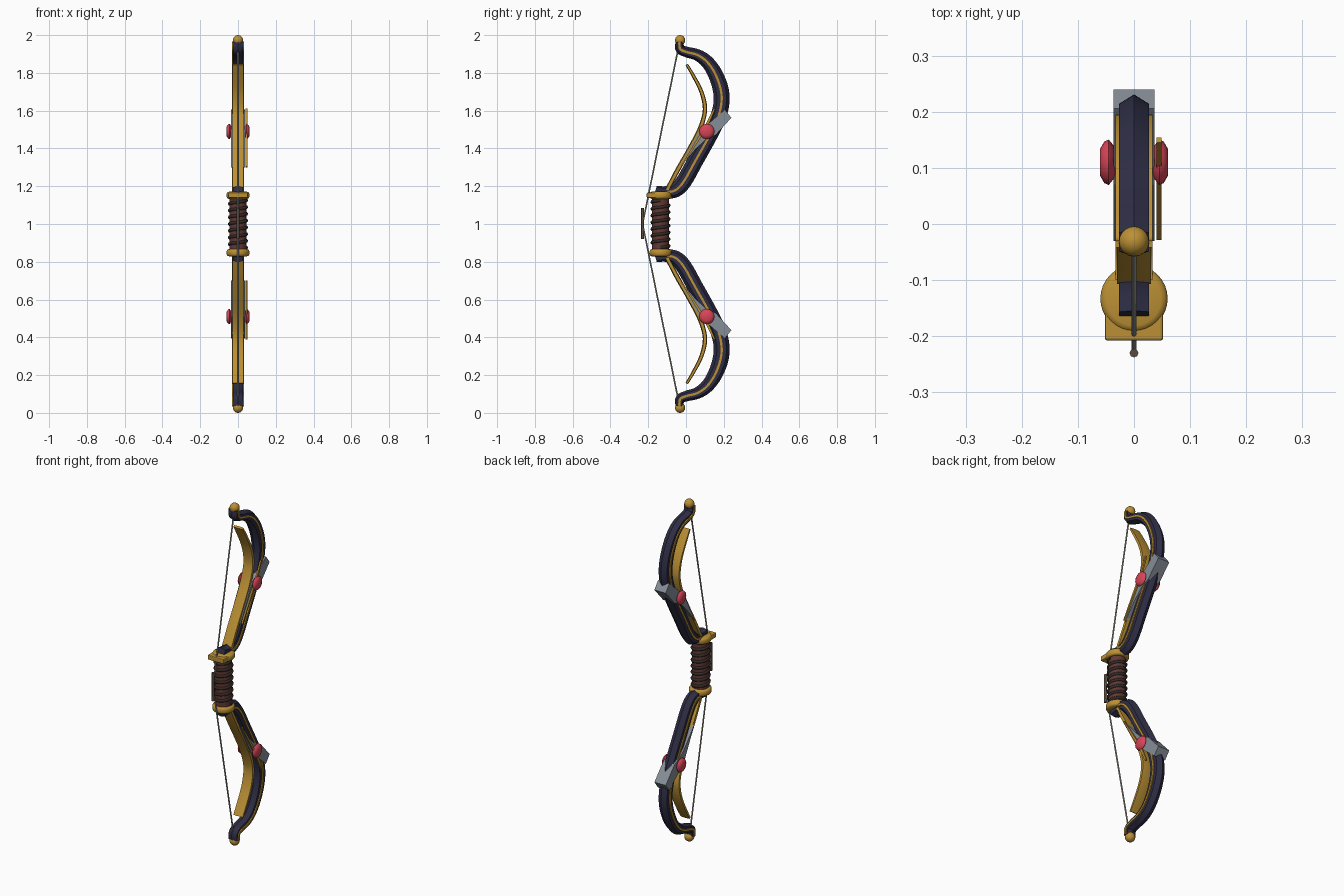
import bpy, bmesh, math
from mathutils import Vector, Matrix

if "Cube" in bpy.data.objects:
    bpy.data.objects.remove(bpy.data.objects["Cube"])


def mat(name, c):
    m = bpy.data.materials.new(name)
    m.diffuse_color = (*c, 1)
    m.use_nodes = True
    m.node_tree.nodes["Principled BSDF"].inputs["Base Color"].default_value = m.diffuse_color
    return m


NAVY = mat("navy", (0.028, 0.027, 0.06))
GOLD = mat("gold", (0.5, 0.28, 0.035))
STEEL = mat("steel grey", (0.24, 0.27, 0.31))
RED = mat("gem red", (0.68, 0.06, 0.095))
LEATHER = mat("leather", (0.125, 0.04, 0.032))
WRAP = mat("dark wrap", (0.033, 0.024, 0.021))
STRING = mat("string grey", (0.38, 0.36, 0.29))
SERVING = mat("serving brown", (0.11, 0.07, 0.05))
MID = 1.0  # height of the mirror plane


def finish(bm, name, mats, mirror=False, smooth=28, bevel=0):
    """Turn a bmesh into an object; mirrored parts share an origin at mid height."""
    bmesh.ops.recalc_face_normals(bm, faces=bm.faces)
    bmesh.ops.translate(bm, verts=bm.verts, vec=(0, 0, -MID))
    me = bpy.data.meshes.new(name)
    bm.to_mesh(me)
    bm.free()
    ob = bpy.data.objects.new(name, me)
    ob.location.z = MID
    for m in mats:
        me.materials.append(m)
    bpy.context.collection.objects.link(ob)
    if smooth:
        bpy.ops.object.select_all(action='DESELECT')
        ob.select_set(True)
        bpy.context.view_layer.objects.active = ob
        bpy.ops.object.shade_smooth_by_angle(angle=math.radians(smooth))
    if bevel:
        b = ob.modifiers.new("bevel", 'BEVEL')
        b.width, b.segments = bevel, 2
    if mirror:
        m = ob.modifiers.new("mirror", 'MIRROR')
        m.use_axis = (False, False, True)
    return ob


def spline(pts, n=5):
    """Smooth curve through points (any number of components)."""
    p = [Vector(q) for q in pts]
    p = [2 * p[0] - p[1]] + p + [2 * p[-1] - p[-2]]
    out = []
    for i in range(1, len(p) - 2):
        a, b, c, d = p[i - 1:i + 3]
        for k in range(n):
            t = k / n
            out.append(0.5 * (2 * b + (c - a) * t + (2 * a - 5 * b + 4 * c - d) * t * t
                              + (3 * b - a - 3 * c + d) * t ** 3))
    return out + [p[-2]]


def sweep(bm, path, section):
    """Sweep section(size) -> [(x, depth)] along a (y, z, size) path."""
    rings = []
    for i, p in enumerate(path):
        t = path[min(i + 1, len(path) - 1)] - path[max(i - 1, 0)]
        ln = math.hypot(t[0], t[1])
        ny, nz = t[1] / ln, -t[0] / ln
        rings.append([bm.verts.new((x, p[0] + ny * d, p[1] + nz * d))
                      for x, d in section(p[2])])
    for a, b in zip(rings, rings[1:]):
        for k in range(len(a)):
            j = (k + 1) % len(a)
            bm.faces.new((a[k], a[j], b[j], b[k]))
    bm.faces.new(rings[0])
    bm.faces.new(rings[-1][::-1])


def prism(bm, outline, x0, x1):
    """Extrude a (y, z) outline between two x values."""
    a = [bm.verts.new((x0, y, z)) for y, z in outline]
    b = [bm.verts.new((x1, y, z)) for y, z in outline]
    bm.faces.new(a)
    bm.faces.new(b)
    for k in range(len(a)):
        j = (k + 1) % len(a)
        bm.faces.new((a[k], a[j], b[j], b[k]))


def lathe(bm, profile, n, m=Matrix()):
    """Revolve a (radius, height) profile around z."""
    rings = [[bm.verts.new(m @ Vector((r * math.cos(2 * math.pi * k / n),
                                       r * math.sin(2 * math.pi * k / n), h)))
              for k in range(n)] for r, h in profile]
    for a, b in zip(rings, rings[1:]):
        for k in range(n):
            j = (k + 1) % n
            bm.faces.new((a[k], a[j], b[j], b[k]))
    bm.faces.new(rings[0])
    bm.faces.new(rings[-1])


def rod(bm, pts, r, n=8):
    """Round rod in the x = 0 plane."""
    sweep(bm, [Vector((*p, r)) for p in pts],
          lambda s: [(s * math.cos(2 * math.pi * k / n), s * math.sin(2 * math.pi * k / n))
                     for k in range(n)])


# Curved limbs with a ridge on the front and back
limb_path = spline([(-0.16, 1.183, .02), (-0.11, 1.17, .031), (-0.058, 1.178, .038),
                    (-0.012, 1.225, .042), (0.05, 1.335, .042), (0.12, 1.46, .042),
                    (0.168, 1.56, .042), (0.188, 1.645, .042), (0.182, 1.72, .042),
                    (0.152, 1.80, .039), (0.11, 1.86, .035), (0.06, 1.895, .031),
                    (0.005, 1.91, .028), (-0.03, 1.926, .026), (-0.036, 1.965, .02)])
bm = bmesh.new()
sweep(bm, limb_path, lambda s: [(0, s), (.027, .6 * s), (.027, -.6 * s),
                                (0, -s), (-.027, -.6 * s), (-.027, .6 * s)])
finish(bm, "limb", [NAVY], mirror=True)

# Gold ribs running along both sides of the limbs
bm = bmesh.new()
sweep(bm, limb_path[6:], lambda s: [(.033, .006), (.033, -.006), (-.033, -.006), (-.033, .006)])
finish(bm, "limb_rib", [GOLD], mirror=True)

# Gold inner blades that part from the limbs toward the tips
blade_path = spline([(-0.1, 1.18, .011), (-0.047, 1.28, .012), (0.013, 1.385, .012),
                     (0.069, 1.49, .012), (0.097, 1.575, .011), (0.099, 1.635, .011),
                     (0.08, 1.705, .010), (0.045, 1.775, .009), (0.004, 1.845, .007)])
bm = bmesh.new()
sweep(bm, blade_path, lambda s: [(.03, .7 * s), (.03, -.7 * s), (0, -1.1 * s),
                                 (-.03, -.7 * s), (-.03, .7 * s), (0, s)])
finish(bm, "inner_blade", [GOLD], mirror=True)

# Round gold tips
bm = bmesh.new()
bmesh.ops.create_uvsphere(bm, u_segments=20, v_segments=12, radius=0.027,
                          matrix=Matrix.Translation((0, -0.031, 1.973)))
finish(bm, "tip_ball", [GOLD], mirror=True)

# Steel clamps across the limbs, tapering to a tail toward the grip
bm = bmesh.new()
prism(bm, [(0.206, 1.606), (0.24, 1.562), (0.158, 1.472), (0.105, 1.448), (0.05, 1.395),
           (-0.03, 1.30), (0.07, 1.49)], -.0365, .0365)
finish(bm, "limb_clamp", [STEEL], mirror=True, smooth=0)

# Slim gold trim on one side of each clamp
trim_path = spline([(-0.026, 1.302, .003), (0.05, 1.425, .006), (0.11, 1.525, .007),
                    (0.15, 1.61, .005)])
bm = bmesh.new()
sweep(bm, trim_path, lambda s: [(.049, s), (.049, -s), (.04, -s), (.04, s)])
finish(bm, "side_trim", [GOLD], mirror=True)

# Faceted gems on both sides
bm = bmesh.new()
for s in (-1, 1):
    m = Matrix.Translation((0, 0.11, 1.49)) @ Matrix.Rotation(s * math.pi / 2, 4, 'Y')
    lathe(bm, [(.027, .034), (.0405, .045), (.037, .053), (.023, .061)], 16, m)
finish(bm, "gem", [RED], mirror=True, smooth=40)

# Grip core
bm = bmesh.new()
lathe(bm, [(.046, .86), (.046, 1.14)], 24, Matrix.Translation((0, -.135, 0)))
finish(bm, "grip_core", [LEATHER])

# Spiral wrap around the grip
turns, steps, sides = 7, 20, 6
bm = bmesh.new()
rings = []
for i in range(turns * steps + 1):
    a = 2 * math.pi * i / steps
    z = .875 + .25 * i / (turns * steps)
    ring = []
    for k in range(sides):
        b = 2 * math.pi * k / sides
        r = .045 + .009 * math.cos(b)
        ring.append(bm.verts.new((r * math.cos(a), -.135 + r * math.sin(a), z + .009 * math.sin(b))))
    rings.append(ring)
for p, q in zip(rings, rings[1:]):
    for k in range(sides):
        j = (k + 1) % sides
        bm.faces.new((p[k], p[j], q[j], q[k]))
bm.faces.new(rings[0])
bm.faces.new(rings[-1])
finish(bm, "grip_wrap", [WRAP], smooth=65)

# Rounded gold collars at both ends of the grip
bm = bmesh.new()
lathe(bm, [(.048, 1.133), (.056, 1.136), (.06, 1.144), (.06, 1.16), (.056, 1.168), (.048, 1.171)],
      32, Matrix.Translation((0, -.133, 0)))
finish(bm, "grip_collar", [GOLD], mirror=True, smooth=50)

# Ledge on the front of the upper collar
bm = bmesh.new()
prism(bm, [(-.208, 1.138), (-.15, 1.138), (-.15, 1.166), (-.208, 1.166)], -.052, .052)
finish(bm, "arrow_ledge", [GOLD], smooth=0, bevel=.005)

# Bowstring, drawn slightly forward, with a thicker centre serving
bm = bmesh.new()
rod(bm, [(-.045, .09), (-.23, 1.0), (-.045, 1.91)], .0042)
finish(bm, "bowstring", [STRING], smooth=50)
bm = bmesh.new()
rod(bm, [(-.23, .92), (-.23, 1.085)], .0078)
finish(bm, "string_serving", [SERVING], smooth=50)
